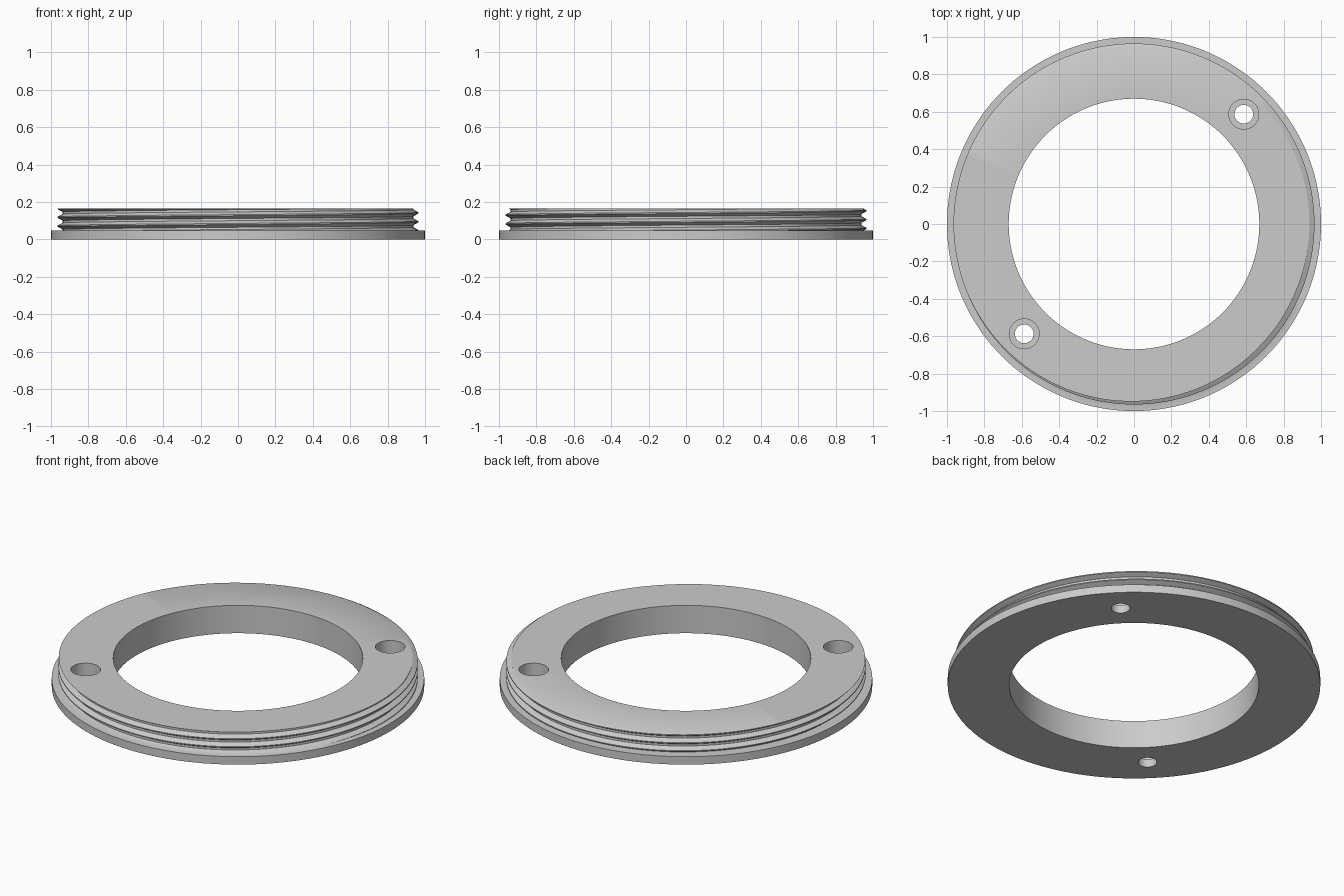
import bpy, bmesh, math

if "Cube" in bpy.data.objects:
    bpy.data.objects.remove(bpy.data.objects["Cube"], do_unlink=True)

# Overall sizes
INNER, OUTER = 0.67, 1.0
FLANGE, TOP = 0.047, 0.165
CREST, ROOT, PITCH = 0.965, 0.938, 0.047
CREST_Z = 0.0945          # crest height at angle zero
STEPS = 144

grey = bpy.data.materials.new("plain grey")
grey.use_nodes = True
colour = (0.6, 0.6, 0.6, 1)
grey.diffuse_color = colour
grey.node_tree.nodes["Principled BSDF"].inputs["Base Color"].default_value = colour

# One turn of thread: (offset in pitches, radius), with flat crest and root
TOOTH = [(-0.375, ROOT), (-0.0625, CREST), (0.0625, CREST), (0.375, ROOT)]


def thread_column(turn):
    """Thread profile at one angle, trimmed to the body height."""
    pts = [(CREST_Z + PITCH * (turn + k + o), r) for k in range(-4, 4) for o, r in TOOTH]

    def trim(z):
        for (za, ra), (zb, rb) in zip(pts, pts[1:]):
            if za <= z <= zb:
                return ra + (rb - ra) * (z - za) / (zb - za)

    return [(r, z) if FLANGE < z < TOP else
            ((trim(FLANGE), FLANGE) if z <= FLANGE else (trim(TOP), TOP))
            for z, r in pts]


# Flanged ring with a helical outside thread
bm = bmesh.new()
columns = []
for i in range(STEPS + 1):
    turn = i / STEPS
    c, s = math.cos(math.tau * turn), math.sin(math.tau * turn)
    section = [(INNER, 0), (OUTER, 0), (OUTER, FLANGE)] + thread_column(turn) + [(INNER, TOP)]
    columns.append([bm.verts.new((r * c, r * s, z)) for r, z in section])
for a, b in zip(columns, columns[1:]):
    n = len(a)
    for j in range(n):
        k = (j + 1) % n
        bm.faces.new((a[j], b[j], b[k], a[k]))
bmesh.ops.remove_doubles(bm, verts=bm.verts, dist=1e-5)
bmesh.ops.recalc_face_normals(bm, faces=bm.faces)
mesh = bpy.data.meshes.new("threaded_ring")
bm.to_mesh(mesh)
bm.free()
ring = bpy.data.objects.new("threaded_ring", mesh)
bpy.context.collection.objects.link(ring)
mesh.materials.append(grey)


def cut_hole(x, y, radius, low, high):
    bpy.ops.mesh.primitive_cylinder_add(vertices=48, radius=radius, depth=high - low,
                                        location=(x, y, (low + high) / 2))
    cutter = bpy.context.object
    cutter.name = "hole_cutter"
    cutter.hide_render = True
    cutter.data.materials.append(grey)
    mod = ring.modifiers.new("hole", 'BOOLEAN')
    mod.operation, mod.solver, mod.object = 'DIFFERENCE', 'EXACT', cutter
    bpy.context.view_layer.objects.active = ring
    bpy.ops.object.modifier_apply(modifier=mod.name)
    bpy.data.objects.remove(cutter, do_unlink=True)


# Two opposite counterbored screw holes
for side in (1, -1):
    cut_hole(0.587 * side, 0.587 * side, 0.08, FLANGE, TOP + 0.1)
    cut_hole(0.587 * side, 0.587 * side, 0.05, -0.1, TOP + 0.1)

bpy.ops.object.select_all(action='DESELECT')
ring.select_set(True)
bpy.context.view_layer.objects.active = ring
bpy.ops.object.shade_smooth_by_angle(angle=math.radians(30))
